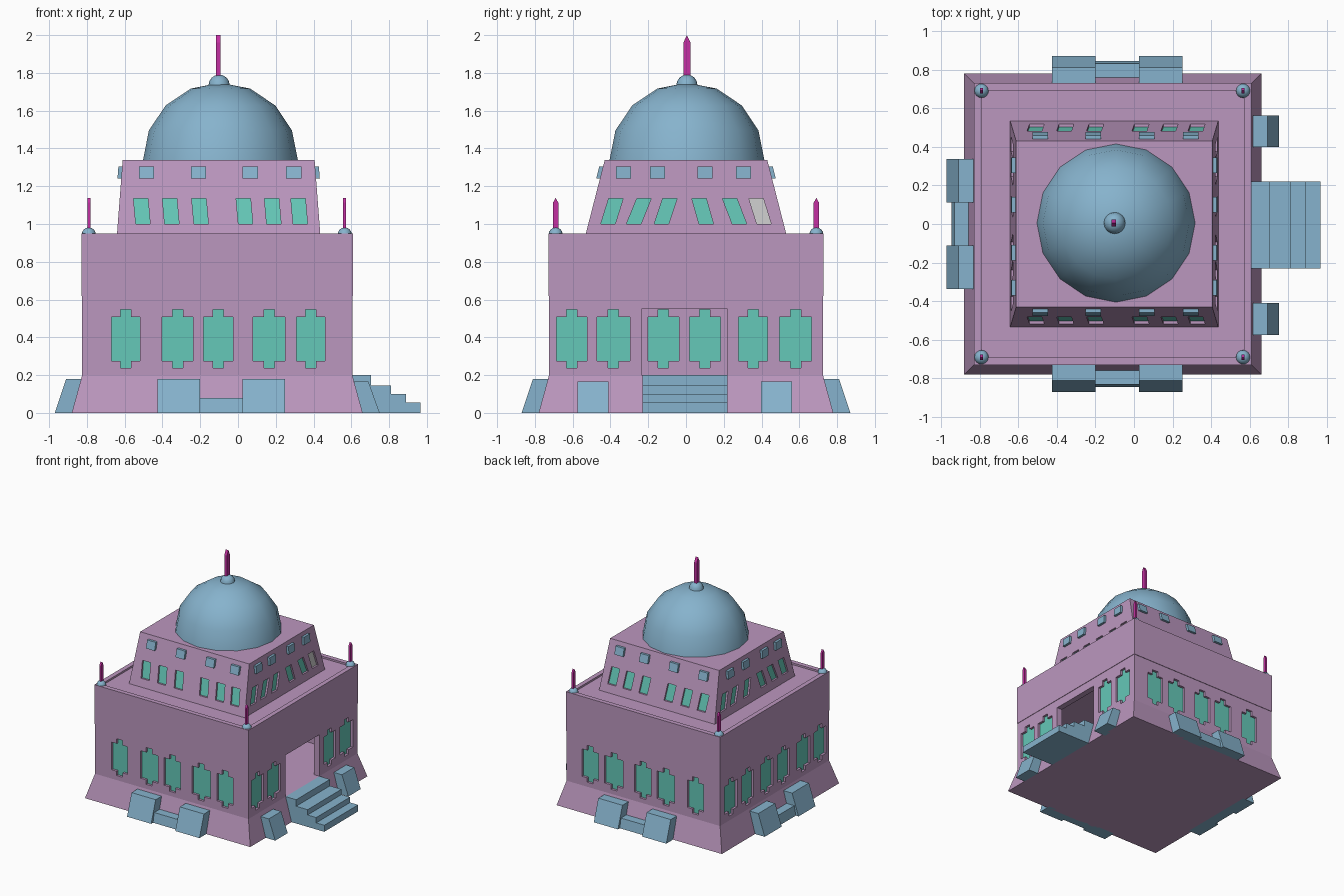
import bpy, bmesh
from mathutils import Vector

if "Cube" in bpy.data.objects:
    bpy.data.objects.remove(bpy.data.objects["Cube"])


def material(name, rgb):
    m = bpy.data.materials.new(name)
    m.diffuse_color = (*rgb, 1)
    m.use_nodes = True
    m.node_tree.nodes["Principled BSDF"].inputs["Base Color"].default_value = m.diffuse_color
    return m


WALL = material("mauve_wall", (0.50, 0.31, 0.52))
GLASS = material("teal_glass", (0.13, 0.58, 0.48))
STONE = material("blue_stone", (0.24, 0.45, 0.61))
SPIKE = material("magenta_spike", (0.55, 0.03, 0.36))


def finish(name, bm, mat, smooth=False):
    bmesh.ops.recalc_face_normals(bm, faces=bm.faces)
    me = bpy.data.meshes.new(name)
    for f in bm.faces:
        f.smooth = smooth
    bm.to_mesh(me)
    bm.free()
    if mat:
        me.materials.append(mat)
    ob = bpy.data.objects.new(name, me)
    bpy.context.collection.objects.link(ob)
    return ob


def prisms(name, parts, mat):
    """One object made of polygons, each extruded along a vector."""
    bm = bmesh.new()
    for pts, vec in parts:
        a = [bm.verts.new(p) for p in pts]
        b = [bm.verts.new(Vector(p) + Vector(vec)) for p in pts]
        bm.faces.new(a)
        bm.faces.new(b[::-1])
        for i in range(len(a)):
            j = (i + 1) % len(a)
            bm.faces.new((a[j], a[i], b[i], b[j]))
    return finish(name, bm, mat)


def stack(name, cx, levels, mat):
    """Rectangular sections (half x, half y, z) joined upwards and capped."""
    bm = bmesh.new()
    rings = [[bm.verts.new((cx + sx * hx, sy * hy, z))
              for sx, sy in ((-1, -1), (1, -1), (1, 1), (-1, 1))] for hx, hy, z in levels]
    for r, s in zip(rings, rings[1:]):
        for i in range(4):
            j = (i + 1) % 4
            bm.faces.new((r[i], r[j], s[j], s[i]))
    bm.faces.new(rings[0][::-1])
    bm.faces.new(rings[-1])
    return finish(name, bm, mat)


def cut(ob, cutter):
    mod = ob.modifiers.new("cut", 'BOOLEAN')
    mod.operation, mod.solver, mod.object = 'DIFFERENCE', 'EXACT', cutter
    me = bpy.data.meshes.new_from_object(
        ob.evaluated_get(bpy.context.evaluated_depsgraph_get()))
    ob.modifiers.clear()
    ob.data = me
    bpy.data.objects.remove(cutter)


def rect(u0, u1, z0, z1):
    return [(u0, z0), (u1, z0), (u1, z1), (u0, z1)]


SIDES = {"front": (0, -1), "back": (0, 1), "left": (-1, 0), "right": (1, 0)}


def place(side, u, out, z, cx):
    """u runs along the wall, out is the distance from the building axis."""
    sx, sy = SIDES[side]
    return (cx + sx * out, u, z) if sx else (u, sy * out, z)


def outward(side, d):
    return (SIDES[side][0] * d, SIDES[side][1] * d, 0)


# --- Main body: flared base, hollow walled hall, upper belt with sunken roof
CX, HX, HY = -0.11, 0.715, 0.725
stack("flared_base", CX, [(0.77, 0.78, 0), (HX, HY, 0.2)], WALL)
stack("upper_belt", CX, [(HX + .004, HY + .004, 0.62), (HX + .004, HY + .004, 0.95),
                         (0.68, 0.69, 0.95), (0.68, 0.69, 0.935)], WALL)
hall = stack("hall_walls", CX, [(HX, HY, 0.2), (HX, HY, 0.62)], WALL)
cut(hall, stack("cut_room", CX, [(HX - .05, HY - .05, 0.1), (HX - .05, HY - .05, 0.7)], None))

# --- Hall windows: notched openings with recessed panes
FRONT = [(-0.595, .15), (-0.32, .165), (-0.105, .155), (0.165, .17), (0.385, .15)]
SIDE = [(-0.605, .16), (-0.385, .175), (-0.12, .165), (0.10, .165), (0.355, .155), (0.58, .17)]


def notched(c, w):
    h, t = w / 2, 0.028
    return [(c - h, .275), (c - t, .275), (c - t, .238), (c + t, .238), (c + t, .275), (c + h, .275),
            (c + h, .507), (c + t, .507), (c + t, .548), (c - t, .548), (c - t, .507), (c - h, .507)]


holes, panes = [], []
for side, row in (("front", FRONT), ("back", FRONT), ("left", SIDE), ("right", SIDE)):
    half = HX if side in ("left", "right") else HY
    for c, w in row:
        if side == "right" and abs(c) < 0.2:
            continue
        shape = notched(c, w)
        holes.append(([place(side, u, half - .1, z, CX) for u, z in shape], outward(side, .2)))
        panes.append(([place(side, u, half - .03, z, CX) for u, z in shape], outward(side, .01)))
door = rect(-0.235, 0.22, 0.15, 0.55)
holes.append(([place("right", u, HX - .1, z, CX) for u, z in door], outward("right", .2)))
cut(hall, prisms("cut_openings", holes, None))
prisms("hall_window_panes", panes, GLASS)

# --- Tapered tower with slanted windows and small blocks
TX = -0.1025
tower = stack("tower", TX, [(0.539, 0.534, 0.935), (0.508, 0.43, 1.34)], WALL)


def tower_half(side, z):
    t = (z - 0.95) / 0.39
    return 0.5375 - 0.0295 * t if side in ("left", "right") else 0.53 - 0.10 * t


TW_FRONT = [(-0.503, -.012), (-0.35, -.012), (-0.195, -.012), (0.04, -.012), (0.19, -.012), (0.33, -.012)]
TW_SIDE = [(-0.413, .042), (-0.277, .055), (-0.13, .045), (0.107, -.038), (0.283, -.052), (0.413, -.042)]
TB_FRONT = [-0.485, -0.21, 0.065, 0.295]
TB_SIDE = [-0.33, -0.15, 0.10, 0.305]
holes, panes, grey, blocks = [], [], [], []
for side in SIDES:
    lateral = side in ("left", "right")
    for i, (c, lean) in enumerate(TW_SIDE if lateral else TW_FRONT):
        shape = [(c - .038, 1.0), (c + .038, 1.0), (c + .038 + lean, 1.135), (c - .038 + lean, 1.135)]
        base = lambda inset: [place(side, u, tower_half(side, z) - inset, z, TX) for u, z in shape]
        holes.append((base(.018), outward(side, .08)))
        target = grey if side == "right" and i == 5 else panes
        target.append((base(.021), outward(side, .006)))
    for c in (TB_SIDE if lateral else TB_FRONT):
        blocks.append(([place(side, u, tower_half(side, z) - .01, z, TX)
                        for u, z in rect(c - .04, c + .04, 1.24, 1.305)], outward(side, .03)))
cut(tower, prisms("cut_tower_windows", holes, None))
prisms("tower_window_panes", panes, GLASS)
prisms("tower_blank_pane", grey, None)
prisms("tower_blocks", blocks, STONE)

# --- Leaning planters round the base: (out, z) profiles run along each wall
TALL = [(-.005, .18), (.085, .18), (.145, 0), (.03, 0)]
LOW = [(0, .08), (.105, .08), (.12, 0), (.03, 0)]
SMALL = [(.01, .167), (.085, .167), (.145, 0), (.03, 0)]
planters = []


def planter(side, profile, u0, u1):
    half = HX if side in ("left", "right") else HY
    run = (0, u1 - u0, 0) if side in ("left", "right") else (u1 - u0, 0, 0)
    planters.append(([place(side, u0, half + o, z, CX) for o, z in profile], run))


for side, c in (("front", -0.0875), ("back", -0.0875), ("left", 0.0)):
    planter(side, TALL, c - .3375, c - .1125)
    planter(side, LOW, c - .1125, c + .1125)
    planter(side, TALL, c + .1125, c + .3375)
planter("right", SMALL, -0.575, -0.41)
planter("right", SMALL, 0.398, 0.562)
prisms("base_planters", planters, STONE)

# --- Entrance stairs
steps = [(0.60, 0), (0.965, 0), (0.965, .055), (0.89, .055), (0.89, .1), (0.81, .1),
         (0.81, .145), (0.703, .145), (0.703, .2), (0.60, .2)]
prisms("entrance_stairs", [([(x, -0.23, z) for x, z in steps], (0, 0.45, 0))], STONE)


# --- Dome, finial balls and flat pointed spikes
def half_ball(name, x, y, z, r, seg, rings):
    bm = bmesh.new()
    bmesh.ops.create_uvsphere(bm, u_segments=seg, v_segments=rings, radius=r)
    bmesh.ops.delete(bm, geom=[v for v in bm.verts if v.co.z < -1e-4], context='VERTS')
    bmesh.ops.translate(bm, vec=(x, y, z), verts=bm.verts)
    finish(name, bm, STONE, smooth=True)


def spike(name, x, y, z0, z1, tip, wx, wy):
    prof = [(-wy, z0), (wy, z0), (wy, z1 - tip), (0, z1), (-wy, z1 - tip)]
    prisms(name, [([(x - wx, y + v, z) for v, z in prof], (2 * wx, 0, 0))], SPIKE)


half_ball("dome", -0.093, 0.005, 1.338, 0.41, 16, 8)
half_ball("dome_finial_ball", -0.1, 0.005, 1.735, 0.056, 16, 8)
spike("dome_spike", -0.105, 0.005, 1.76, 2.0, 0.04, 0.012, 0.019)
for x in (-0.79, 0.565):
    for y in (-0.69, 0.69):
        half_ball("corner_ball", x, y, 0.945, 0.037, 16, 8)
        spike("corner_spike", x, y, 0.95, 1.138, 0.025, 0.008, 0.014)
